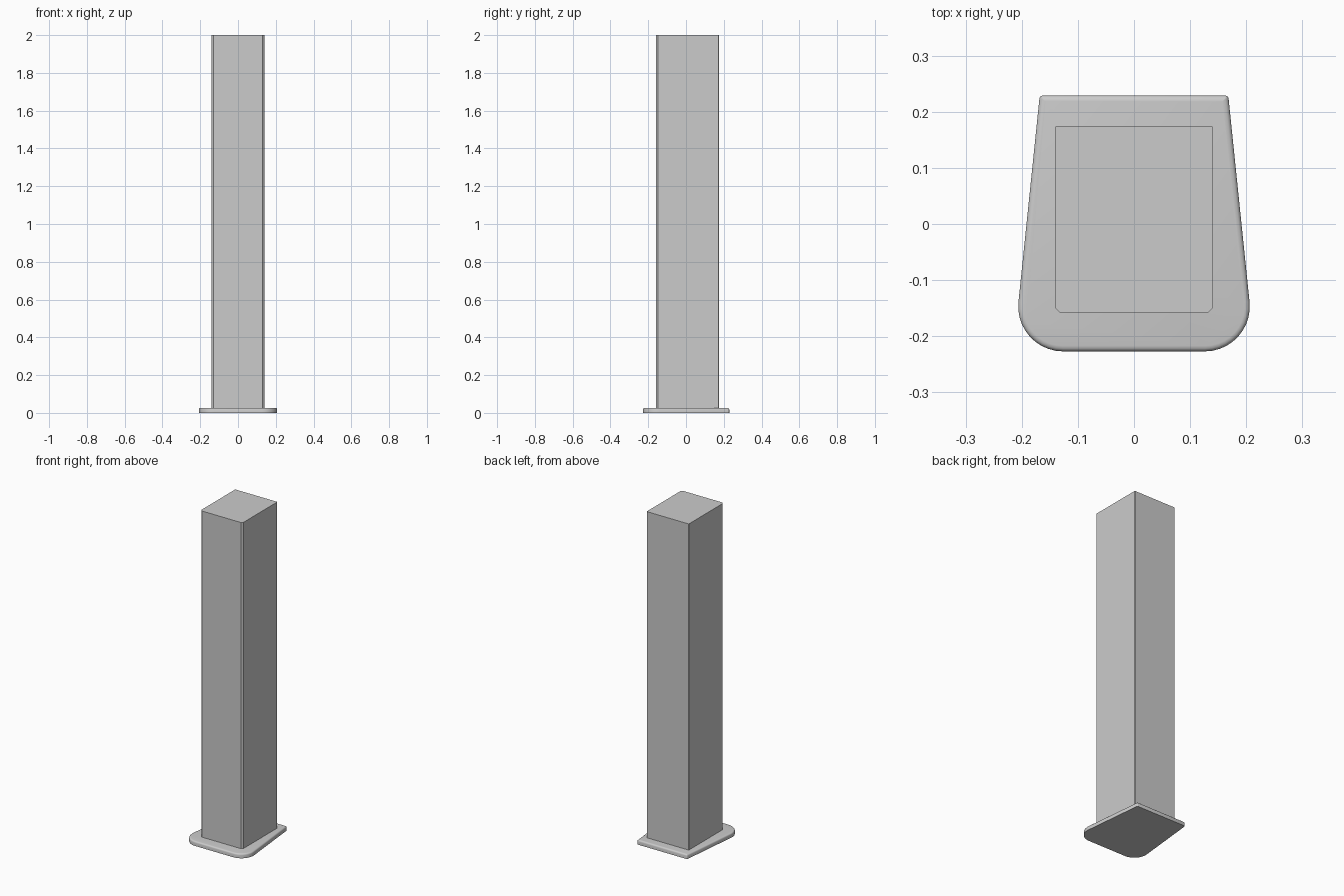
import bpy, bmesh, math
from mathutils import Vector

if "Cube" in bpy.data.objects:
    bpy.data.objects.remove(bpy.data.objects["Cube"])


def outline(corners, inset):
    """Rounded polygon from (x, y, radius, segments) corners, shrunk by inset."""
    base = [Vector((x - math.copysign(inset, x), y - math.copysign(inset, y)))
            for x, y, _, _ in corners]
    pts = []
    for i, p in enumerate(base):
        r, seg = max(corners[i][2] - inset, 0.001), corners[i][3]
        a = (base[i - 1] - p).normalized()
        b = (base[(i + 1) % len(base)] - p).normalized()
        half = a.angle(b) / 2
        centre = p + (a + b).normalized() * (r / math.sin(half))
        start = p + a * (r / math.tan(half)) - centre
        end = p + b * (r / math.tan(half)) - centre
        a0 = math.atan2(start.y, start.x)
        sweep = (math.atan2(end.y, end.x) - a0) % (2 * math.pi)
        for k in range(seg + 1):
            t = a0 + sweep * k / seg
            pts.append(centre + r * Vector((math.cos(t), math.sin(t))))
    return pts


def solid(name, corners, levels):
    """Stack outlines at (z, inset) levels into a closed solid."""
    bm = bmesh.new()
    rings = [[bm.verts.new((p.x, p.y, z)) for p in outline(corners, d)]
             for z, d in levels]
    n = len(rings[0])
    for lo, hi in zip(rings, rings[1:]):
        for i in range(n):
            j = (i + 1) % n
            bm.faces.new((lo[i], lo[j], hi[j], hi[i]))
    bm.faces.new(rings[0][::-1])
    bm.faces.new(rings[-1])
    mesh = bpy.data.meshes.new(name)
    bm.to_mesh(mesh)
    bm.free()
    obj = bpy.data.objects.new(name, mesh)
    bpy.context.collection.objects.link(obj)
    bpy.ops.object.select_all(action='DESELECT')
    obj.select_set(True)
    bpy.context.view_layer.objects.active = obj
    bpy.ops.object.shade_smooth_by_angle(angle=math.radians(35))
    return obj


# Tapered foot plate: big round front corners, tight back corners, soft top rim
solid("base_plate",
      [(-0.215, -0.227, 0.08, 10), (0.215, -0.227, 0.08, 10),
       (0.168, 0.229, 0.006, 3), (-0.168, 0.229, 0.006, 3)],
      [(0, 0), (0.019, 0), (0.023, 0.0015), (0.026, 0.005), (0.027, 0.010)])

# Tall column: chamfered front corners, almost sharp back corners
solid("column",
      [(-0.141, -0.159, 0.010, 1), (0.141, -0.159, 0.010, 1),
       (0.141, 0.175, 0.003, 1), (-0.141, 0.175, 0.003, 1)],
      [(0.02, 0), (2.0, 0)])
